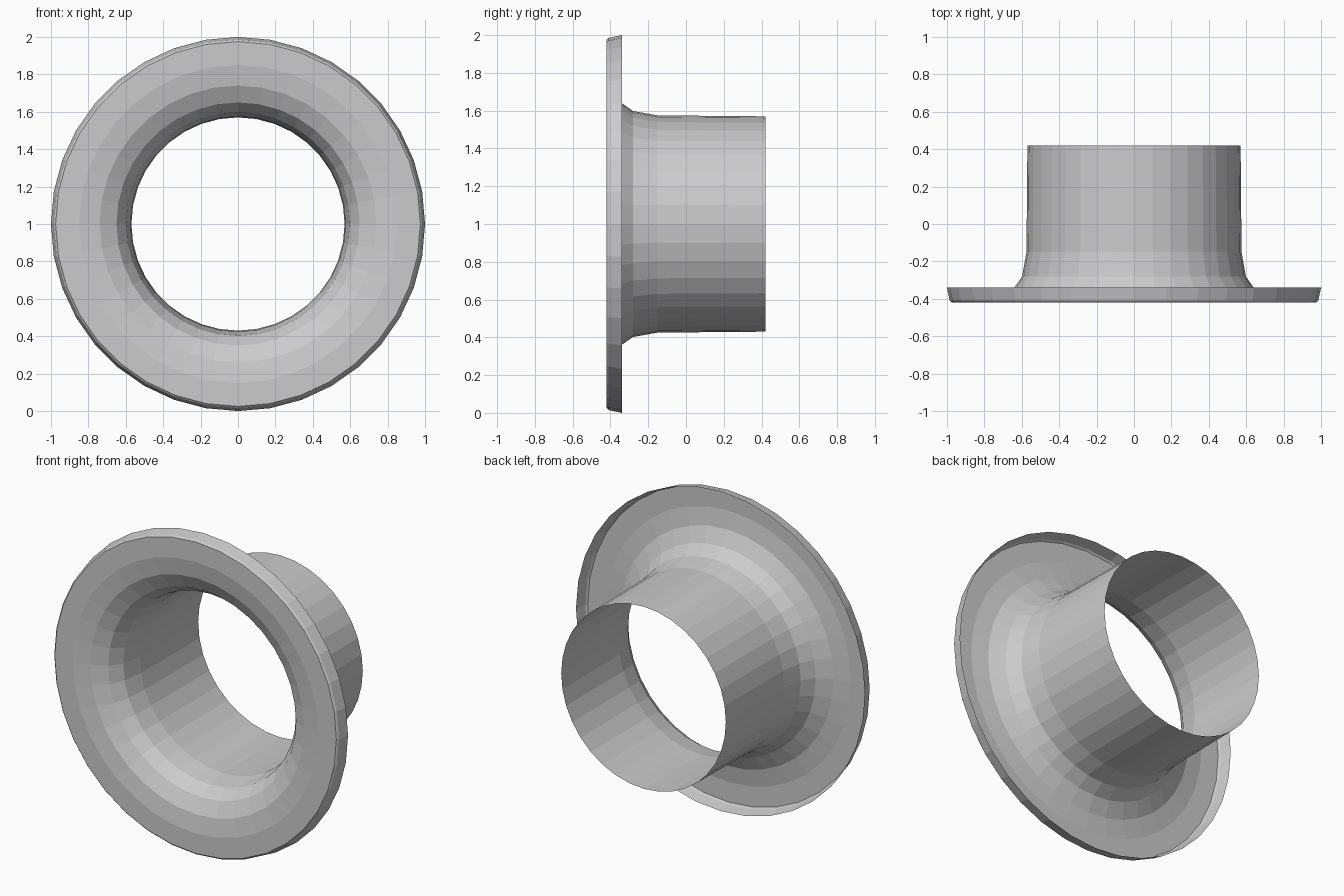
import bpy, bmesh
from math import sin, cos, tau

if "Cube" in bpy.data.objects:
    bpy.data.objects.remove(bpy.data.objects["Cube"])

SIDES = 36

# Thin-walled profile as (radius, y): tube, flare, flat flange, turned-back rim
profile = [(0.57, 0.42), (0.575, -0.15), (0.598, -0.28), (0.65, -0.355),
           (0.74, -0.402), (0.85, -0.42), (0.975, -0.42), (0.985, -0.41),
           (1.0, -0.34)]

# Revolve the profile around the y axis
bm = bmesh.new()
rings = [[bm.verts.new((r * sin(tau * i / SIDES), y, 1 + r * cos(tau * i / SIDES)))
          for i in range(SIDES)] for r, y in profile]
for a, b in zip(rings, rings[1:]):
    for i in range(SIDES):
        j = (i + 1) % SIDES
        bm.faces.new((a[i], a[j], b[j], b[i]))
bmesh.ops.recalc_face_normals(bm, faces=bm.faces)

# Flat-shaded flanged sleeve
mesh = bpy.data.meshes.new("flanged_sleeve")
bm.to_mesh(mesh)
bm.free()
obj = bpy.data.objects.new("flanged_sleeve", mesh)
bpy.context.collection.objects.link(obj)
